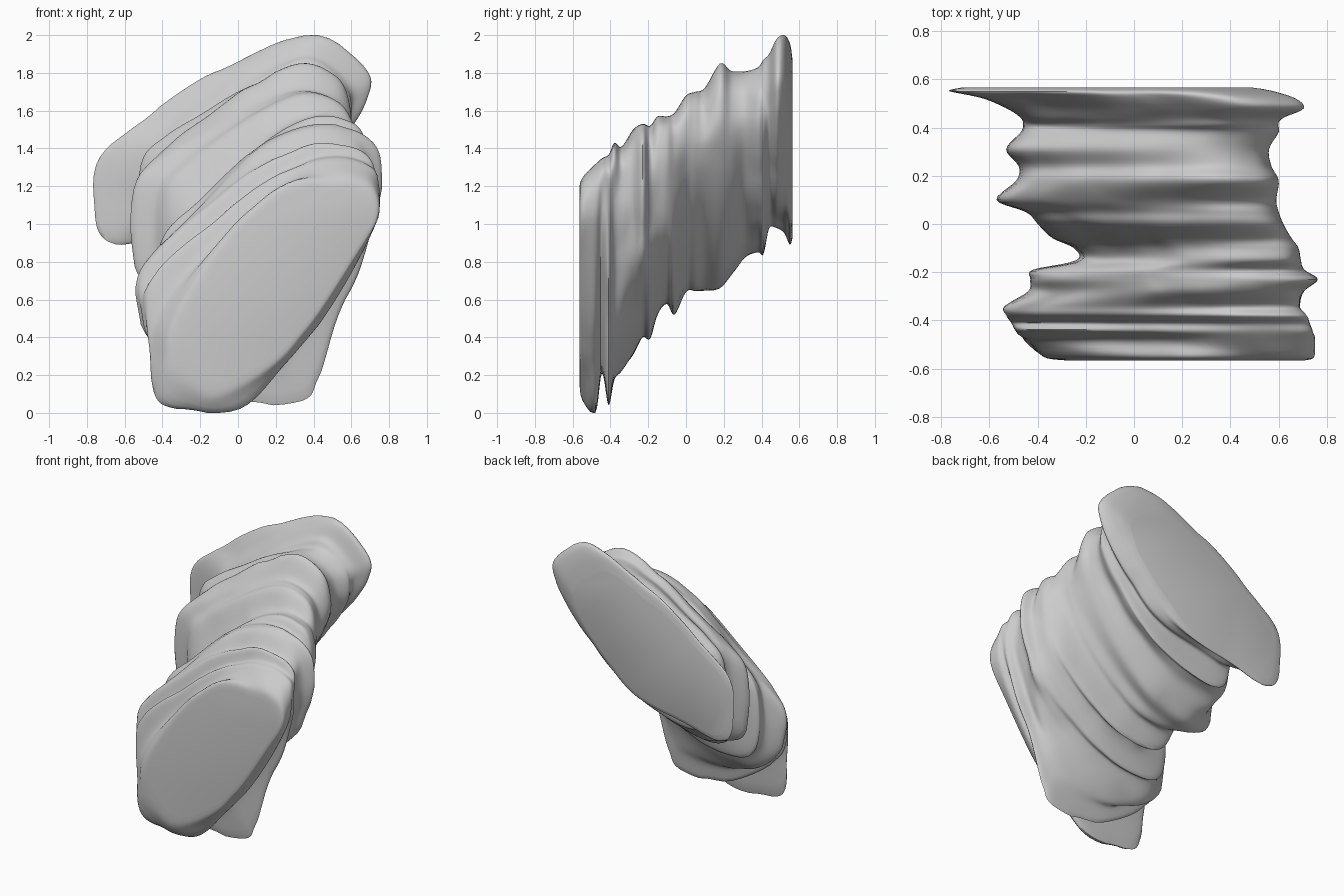
import bpy
import bmesh
from mathutils import Vector, noise

default_cube = bpy.data.objects.get("Cube")
if default_cube:
    bpy.data.objects.remove(default_cube, do_unlink=True)

# Layer envelope from front to back: y, x low, x high, z low, z high
LAYERS = [
    (-.565, -.29, .71, .17, 1.19), (-.55, -.38, .75, .07, 1.25),
    (-.48, -.46, .76, 0, 1.32), (-.445, -.49, .75, .21, 1.35),
    (-.41, -.51, .74, .04, 1.37), (-.38, -.53, .72, .17, 1.43),
    (-.34, -.54, .7, .22, 1.41), (-.28, -.44, .71, .3, 1.5),
    (-.23, -.43, .77, .4, 1.53), (-.19, -.42, .71, .39, 1.52),
    (-.15, -.24, .7, .52, 1.57), (-.1, -.25, .69, .57, 1.57),
    (-.06, -.34, .66, .52, 1.59), (0, -.4, .62, .64, 1.68),
    (.05, -.45, .6, .64, 1.7), (.1, -.57, .59, .64, 1.72),
    (.18, -.49, .6, .66, 1.85), (.24, -.48, .57, .72, 1.81),
    (.31, -.53, .56, .82, 1.81), (.38, -.47, .6, .85, 1.83),
    (.41, -.46, .6, .84, 1.87), (.44, -.47, .62, .97, 1.9),
    (.48, -.53, .71, .97, 1.98), (.52, -.63, .67, .95, 2),
    (.55, -.77, .58, .89, 1.96), (.565, -.73, .5, .93, 1.86),
]

# Leaning cross-sections, each fitted to the unit square
FACE = [(.1, .03), (.25, 0), (.5, .14), (.68, .33), (.88, .62), (1, .82), (.97, .95),
        (.8, 1), (.55, .97), (.37, .84), (.17, .6), (.02, .35), (0, .15)]
FRONT = [(.1, 0), (.38, 0), (.58, .19), (.75, .38), (.92, .65), (1, .85), (.95, .97),
         (.72, 1), (.48, .87), (.28, .68), (.08, .47), (0, .3), (0, .07)]
FIN = [(.4, 0), (.68, 0), (.75, .09), (.83, .34), (.93, .55), (1, .85), (.95, .97),
       (.75, 1), (.5, .88), (.3, .72), (.08, .53), (0, .4), (.07, .2)]
RIDGE = [(.12, 0), (.4, .03), (.67, .18), (.89, .38), (.98, .62), (1, .82), (.93, .96),
         (.71, 1), (.5, .93), (.37, .83), (.18, .64), (.01, .45), (0, .12)]
MIDDLE = [(.12, 0), (.4, .03), (.65, .2), (.85, .42), (.98, .65), (1, .8), (.93, .95),
          (.75, 1), (.5, .9), (.3, .77), (.12, .65), (0, .5), (0, .12)]
BACK = [(.08, 0), (.26, .04), (.57, .13), (.76, .31), (.92, .52), (1, .68), (1, .82),
        (.8, 1), (.55, .89), (.37, .78), (.15, .58), (0, .4), (0, .08)]
SECTIONS = [(-.565, FACE), (-.48, FRONT), (-.41, FIN), (-.27, RIDGE), (-.15, RIDGE),
            (.1, MIDDLE), (.3, MIDDLE), (.5, BACK), (.565, BACK)]

ROUND_STEPS = 6
LAYER_STEPS = 5


def spline(a, b, c, d, t):
    """Smooth curve through b and c."""
    return b + .5 * t * (c - a + t * (2 * a - 5 * b + 4 * c - d + t * (3 * (b - c) + d - a)))


def section_at(y):
    """Blend the two nearest cross-sections."""
    y = min(max(y, SECTIONS[0][0]), SECTIONS[-1][0])
    for (y0, s0), (y1, s1) in zip(SECTIONS, SECTIONS[1:]):
        if y <= y1:
            t = (y - y0) / (y1 - y0)
            t = t * t * (3 - 2 * t)
            return [Vector(p).lerp(Vector(q), t) for p, q in zip(s0, s1)]


def ring_points(layer):
    """Round off the section and fit it into the layer's envelope."""
    y, x0, x1, z0, z1 = layer
    knots = section_at(y)
    n = len(knots)
    pts = [spline(knots[i - 1], knots[i], knots[(i + 1) % n], knots[(i + 2) % n], k / ROUND_STEPS)
           for i in range(n) for k in range(ROUND_STEPS)]
    us, vs = [p.x for p in pts], [p.y for p in pts]
    u0, u1, v0, v1 = min(us), max(us), min(vs), max(vs)
    return [Vector((x0 + (x1 - x0) * (p.x - u0) / (u1 - u0), y,
                    z0 + (z1 - z0) * (p.y - v0) / (v1 - v0))) for p in pts]


# Resample the envelope into fine layers
rows = [Vector(r) for r in LAYERS]
last = len(rows) - 1
fine = []
for i in range(last):
    quad = [rows[min(max(i + k, 0), last)] for k in (-1, 0, 1, 2)]
    fine += [spline(*quad, k / LAYER_STEPS) for k in range(LAYER_STEPS)]
fine.append(rows[last])

# Skin the layers with slight weathering and close both flat ends
bm = bmesh.new()
rings = []
for layer in fine:
    layer[3] = max(layer[3], 0)
    layer[4] = min(layer[4], 2)
    middle = Vector(((layer[1] + layer[2]) / 2, layer[0], (layer[3] + layer[4]) / 2))
    ring = []
    for p in ring_points(layer):
        dent = .04 * min(0, noise.noise(p * 5))
        ring.append(bm.verts.new(p + (p - middle) * dent))
    rings.append(ring)
for lower, upper in zip(rings, rings[1:]):
    for j in range(len(lower)):
        bm.faces.new((lower[j - 1], lower[j], upper[j], upper[j - 1]))
for end in (rings[0], rings[-1]):
    bm.faces.new(end)
bmesh.ops.recalc_face_normals(bm, faces=bm.faces)

mesh = bpy.data.meshes.new("layered_rock")
bm.to_mesh(mesh)
bm.free()
rock = bpy.data.objects.new("layered_rock", mesh)
bpy.context.collection.objects.link(rock)

# Plain stone colour
stone = bpy.data.materials.new("stone_grey")
stone.use_nodes = True
grey = (.6, .6, .6, 1)
stone.diffuse_color = grey
stone.node_tree.nodes["Principled BSDF"].inputs["Base Color"].default_value = grey
mesh.materials.append(stone)

bpy.ops.object.select_all(action='DESELECT')
rock.select_set(True)
bpy.context.view_layer.objects.active = rock
bpy.ops.object.shade_smooth_by_angle(angle=1)
